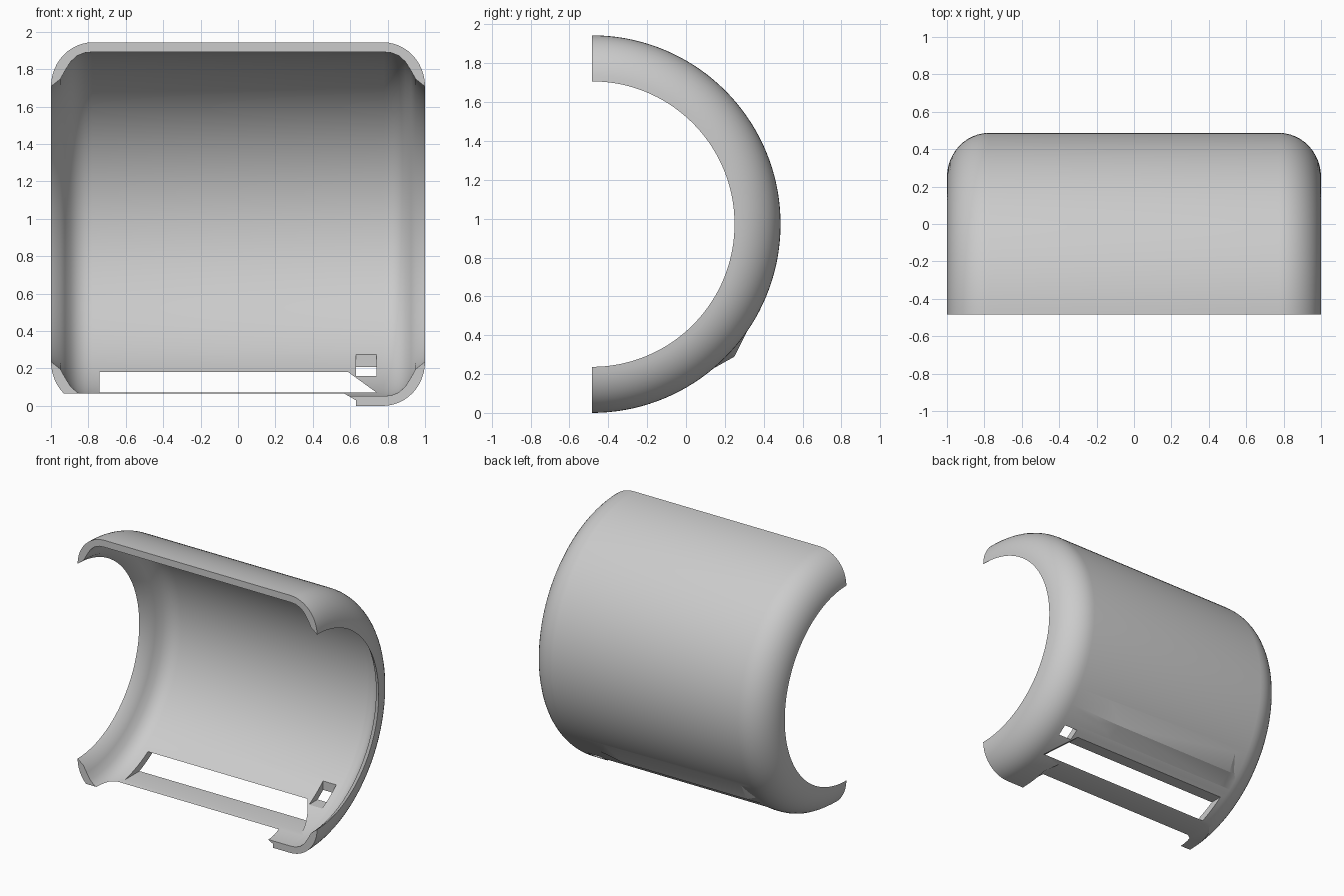
import bpy, bmesh
from math import sin, cos, pi, radians, atan2, hypot

if "Cube" in bpy.data.objects:
    bpy.data.objects.remove(bpy.data.objects["Cube"])

CY, CZ = -0.485, 0.972      # axis of the half shell
R_OUT, R_IN, R_HOLE = 0.972, 0.92, 0.735

grey = bpy.data.materials.new("light_grey")
grey.use_nodes = True
grey.diffuse_color = (0.6, 0.6, 0.6, 1)
grey.node_tree.nodes["Principled BSDF"].inputs["Base Color"].default_value = (0.6, 0.6, 0.6, 1)


def loft(name, sections):
    """Solid through a list of closed sections with equal point counts."""
    bm = bmesh.new()
    rings = [[bm.verts.new(p) for p in s] for s in sections]
    n = len(rings[0])
    for a, b in zip(rings, rings[1:]):
        for i in range(n):
            j = (i + 1) % n
            bm.faces.new((a[i], a[j], b[j], b[i]))
    bm.faces.new(rings[0][::-1])
    bm.faces.new(rings[-1])
    bmesh.ops.recalc_face_normals(bm, faces=bm.faces)
    mesh = bpy.data.meshes.new(name)
    bm.to_mesh(mesh)
    bm.free()
    ob = bpy.data.objects.new(name, mesh)
    mesh.materials.append(grey)
    bpy.context.collection.objects.link(ob)
    return ob


def prism(name, outline, y0, y1):
    """Extrude an x-z outline along y."""
    return loft(name, [[(x, y, z) for x, z in outline] for y in (y0, y1)])


def combine(ob, tool, operation):
    tool.hide_render = True
    mod = ob.modifiers.new(tool.name, "BOOLEAN")
    mod.operation, mod.object, mod.solver = operation, tool, "EXACT"
    bpy.context.view_layer.objects.active = ob
    bpy.ops.object.modifier_apply(modifier=mod.name)
    bpy.data.objects.remove(tool)


# Half shell: rounded wall profile swept half a turn around the x axis
STEPS = 12
fillet = [(0.775 + 0.225 * sin(t), R_HOLE + (R_OUT - R_HOLE) * cos(t))
          for t in (pi / 2 * i / STEPS for i in range(STEPS + 1))]
lining = [(0.95, 0.775), (0.925, 0.82), (0.895, 0.868), (0.86, 0.9), (0.82, 0.916), (0.78, R_IN)]
right_half = fillet + lining
profile = right_half + [(-x, r) for x, r in reversed(right_half)]
TURN = 72
shell = loft("half_shell", [[(x, CY + r * cos(a), CZ + r * sin(a)) for x, r in profile]
                            for a in (-pi / 2 + pi * i / TURN for i in range(TURN + 1))])

# Angular ridge low on the back, fading into the wall at both ends
low, peak, high = (-0.02, 0.138), (0.25, 0.29), (0.415, 0.62)
a_low, a_peak, a_high = (atan2(z - CZ, y - CY) for y, z in (low, peak, high))
r_peak = hypot(peak[0] - CY, peak[1] - CZ)


def ridge_section(x, amount):
    r = 0.955 + (r_peak - 0.955) * amount
    pts = [low, (CY + r * cos(a_peak), CZ + r * sin(a_peak)), high]
    for i in range(9):
        a = a_high + (a_low - a_high) * i / 8
        pts.append((CY + 0.94 * cos(a), CZ + 0.94 * sin(a)))
    return [(x, y, z) for y, z in pts]


ridge = loft("ridge", [ridge_section(x, k) for x, k in
                       ((-0.78, 0), (-0.68, 1), (0.35, 1), (0.68, 0))])
combine(shell, ridge, "UNION")

# Flat underside, leaving a short foot at the left end
underside = prism("underside_cutter", [(-1.2, -0.2), (0.63, -0.2), (0.63, 0.03),
                                       (0.57, 0.065), (-1.2, 0.065)], -1, 1)
combine(shell, underside, "DIFFERENCE")

# Long slot with a slanted end, leaving a thin bar beneath it
slot = prism("slot_cutter", [(-0.74, 0.072), (0.74, 0.072), (0.59, 0.18), (-0.74, 0.18)], -0.46, 1)
combine(shell, slot, "DIFFERENCE")

# Shallow latch recess inside the wall by the slot
recess = prism("recess_cutter", [(0.63, 0.16), (0.74, 0.16), (0.74, 0.275), (0.63, 0.275)], -0.3, 0.115)
combine(shell, recess, "DIFFERENCE")

bpy.ops.object.select_all(action="DESELECT")
shell.select_set(True)
bpy.context.view_layer.objects.active = shell
bpy.ops.object.shade_smooth_by_angle(angle=radians(25))
